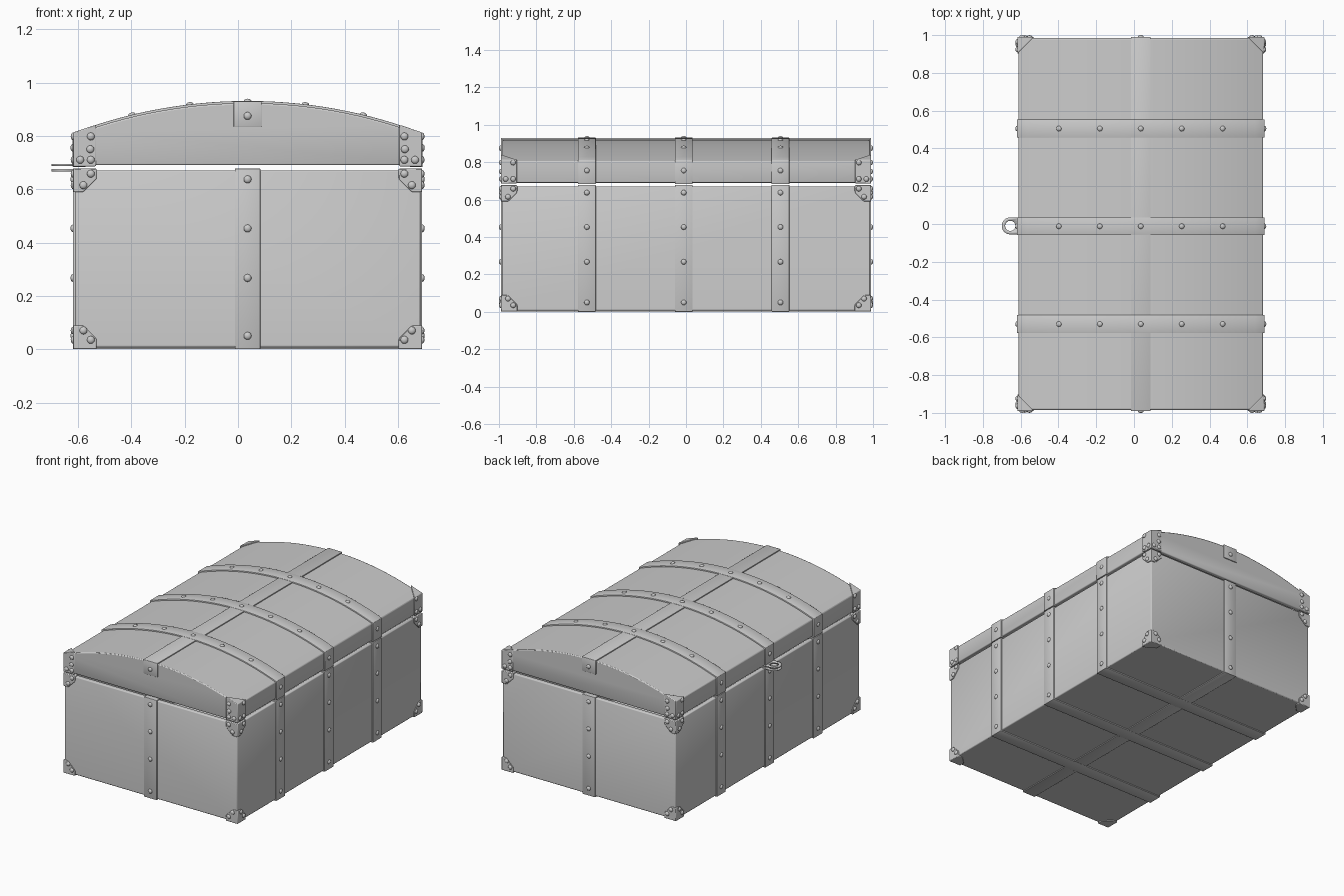
import bpy, bmesh, math
from mathutils import Vector, Matrix

if "Cube" in bpy.data.objects:
    bpy.data.objects.remove(bpy.data.objects["Cube"])

CX = 0.036                    # chest is offset because the hasp sticks out at -x
HX, HY = 0.648, 0.984         # half sizes of the box
Z0, Z1, Z2, Z3, Z4 = 0.007, 0.671, 0.69, 0.805, 0.923
SAG = Z4 - Z3
R = (HX ** 2 + SAG ** 2) / (2 * SAG)
STRAPS = (0.505, -0.012, -0.53)
T = 0.007                     # strap thickness above the surface


def arch(x):
    return Z4 - R + math.sqrt(R * R - x * x)


def finish(bm, name, solid=None, offset=-1, bevel=0, angle=35):
    bmesh.ops.recalc_face_normals(bm, faces=bm.faces[:])
    me = bpy.data.meshes.new(name)
    bm.to_mesh(me)
    bm.free()
    ob = bpy.data.objects.new(name, me)
    bpy.context.collection.objects.link(ob)
    ob.location.x = CX
    if solid:
        m = ob.modifiers.new("shell", 'SOLIDIFY')
        m.thickness, m.offset, m.use_even_offset = solid, offset, True
    if bevel:
        m = ob.modifiers.new("bevel", 'BEVEL')
        m.width, m.segments, m.limit_method = bevel, 2, 'ANGLE'
        m.angle_limit = math.radians(35)
    bpy.ops.object.select_all(action='DESELECT')
    ob.select_set(True)
    bpy.context.view_layer.objects.active = ob
    bpy.ops.object.shade_smooth_by_angle(angle=math.radians(angle))
    return ob


def shell(profile, name, open_edge):
    """Extrude an x-z profile along y, leaving one side open, and thicken it inward."""
    bm = bmesh.new()
    a = [bm.verts.new((x, -HY, z)) for x, z in profile]
    b = [bm.verts.new((x, HY, z)) for x, z in profile]
    bm.faces.new(a)
    bm.faces.new(b)
    n = len(profile)
    for i in range(n):
        if i != open_edge:
            j = (i + 1) % n
            bm.faces.new((a[i], a[j], b[j], b[i]))
    return finish(bm, name, solid=0.03, bevel=0.006)


def band(path, along, centre, width, name, t=T):
    """Metal strap following a 2D path (horizontal, z)."""
    bm = bmesh.new()
    rows = []
    for h, z in path:
        row = []
        for s in (-width / 2, width / 2):
            c = centre + s
            row.append(bm.verts.new((h, c, z) if along == 'x' else (c, h, z)))
        rows.append(row)
    for p, q in zip(rows, rows[1:]):
        bm.faces.new((p[0], p[1], q[1], q[0]))
    return finish(bm, name, solid=2 * t, offset=0, bevel=0.002)


def mirrored(half):
    return half + [(-h, z) for h, z in reversed(half)]


# box and arched lid
shell([(-HX, Z1), (-HX, Z0), (HX, Z0), (HX, Z1)], "chest_body", 3)
N = 28
arc = [(HX * (1 - 2 * i / N), arch(HX * (1 - 2 * i / N))) for i in range(N + 1)]
shell([(-HX, Z2), (HX, Z2)] + arc, "chest_lid", 0)

# straps
fold = 0.04
for i, y in enumerate(STRAPS):
    band(mirrored([(HX - fold, Z1), (HX, Z1), (HX, Z0)]), 'x', y, 0.095, f"body_strap_{i}")
    band([(HX - fold, Z2 + 0.001), (HX, Z2 + 0.001)] + arc
         + [(-HX, Z2 + 0.001), (-HX + fold, Z2 + 0.001)], 'x', y, 0.095, f"lid_strap_{i}", T + 0.001)
band(mirrored([(HY - fold, Z1), (HY, Z1), (HY, Z0)]), 'y', 0, 0.096, "long_body_strap", T - 0.001)
band(mirrored([(HY, 0.835), (HY, Z4)]), 'y', 0, 0.105, "long_lid_strap", T - 0.001)

# corner brackets, given as offsets inward from the chest corner
S, C = 0.088, 0.04
body_pts = [(0, 0, 0), (S, 0, 0), (0, S, 0), (0, 0, S), (S, C, 0), (S, 0, C),
            (C, S, 0), (0, S, C), (C, 0, S), (0, C, S)]
zb, zt = Z2 - 0.005, Z3 + 0.008
lid_pts = [(x, y, z) for x, y, top in ((0, 0, zt), (S, 0, zt + 0.03), (0, S, zt)) for z in (zb, top)]
E = 0.006


def bracket(pts, name, sx, sy, zfun):
    bm = bmesh.new()
    vs = [bm.verts.new((sx * (HX + E - x), sy * (HY + E - y), zfun(z))) for x, y, z in pts]
    bmesh.ops.convex_hull(bm, input=vs)
    bmesh.ops.dissolve_limit(bm, angle_limit=0.01, verts=bm.verts[:], edges=bm.edges[:])
    finish(bm, name, bevel=0.004)


# rivets
rivets = bmesh.new()


def rivet(pos, normal):
    rot = Vector(normal).to_track_quat('Z', 'Y').to_matrix().to_4x4()
    m = Matrix.Translation(pos) @ rot @ Matrix.Diagonal((1, 1, 0.65, 1))
    bmesh.ops.create_uvsphere(rivets, u_segments=12, v_segments=8, radius=0.0145, matrix=m)


k = 0
for sx in (-1, 1):
    for sy in (-1, 1):
        bracket(body_pts, f"lower_corner_{k}", sx, sy, lambda z: Z0 - E + z)
        bracket(body_pts, f"upper_corner_{k}", sx, sy, lambda z: Z1 + E - z)
        bracket(lid_pts, f"lid_corner_{k}", sx, sy, lambda z: z)
        k += 1
        for d, z in ((0.06, 0.035), (0.032, 0.07), (0.06, 0.658), (0.032, 0.615),
                     (0.06, 0.798), (0.058, 0.75), (0.06, 0.71), (0.02, 0.71)):
            rivet((sx * (HX - d), sy * (HY + E), z), (0, sy, 0))
            if z != 0.75:
                rivet((sx * (HX + E), sy * (HY - d), z), (sx, 0, 0))
LEVELS = (0.637, 0.453, 0.267, 0.05)
for s in (-1, 1):
    for z in LEVELS + (0.875,):
        rivet((0, s * (HY + T), z), (0, s, 0))
    for y in STRAPS:
        for z in LEVELS + (0.755,):
            rivet((s * (HX + T), y, z), (s, 0, 0))
for y in STRAPS:
    for x in (-0.432, -0.216, 0, 0.216, 0.432):
        n = Vector((x, 0, arch(x) - Z4 + R)).normalized()
        rivet(Vector((x, y, arch(x))) + n * T, n)
finish(rivets, "rivets", angle=60)

# padlock loops: a pair of flat tabs with a round hole on the -x side
hx, hy, ro, ri = -0.655 - CX, -0.01, 0.045, 0.027
for name, z in (("lower_lock_loop", 0.671), ("upper_lock_loop", 0.691)):
    bm = bmesh.new()
    n = 32
    outer, inner = [], []
    for i in range(n):
        a = 2 * math.pi * i / n
        c, s = math.cos(a), math.sin(a)
        ox = hx + ro * c if c < 0.001 else -HX + 0.02
        oy = hy + (ro * s if c < 0.001 else ro * max(-1, min(1, s * 1.42)))
        outer.append(bm.verts.new((ox, oy, z)))
        inner.append(bm.verts.new((hx + ri * c, hy + ri * s, z)))
    for i in range(n):
        j = (i + 1) % n
        bm.faces.new((outer[i], outer[j], inner[j], inner[i]))
    bmesh.ops.remove_doubles(bm, verts=bm.verts[:], dist=1e-5)
    finish(bm, name, solid=0.008, offset=0)
